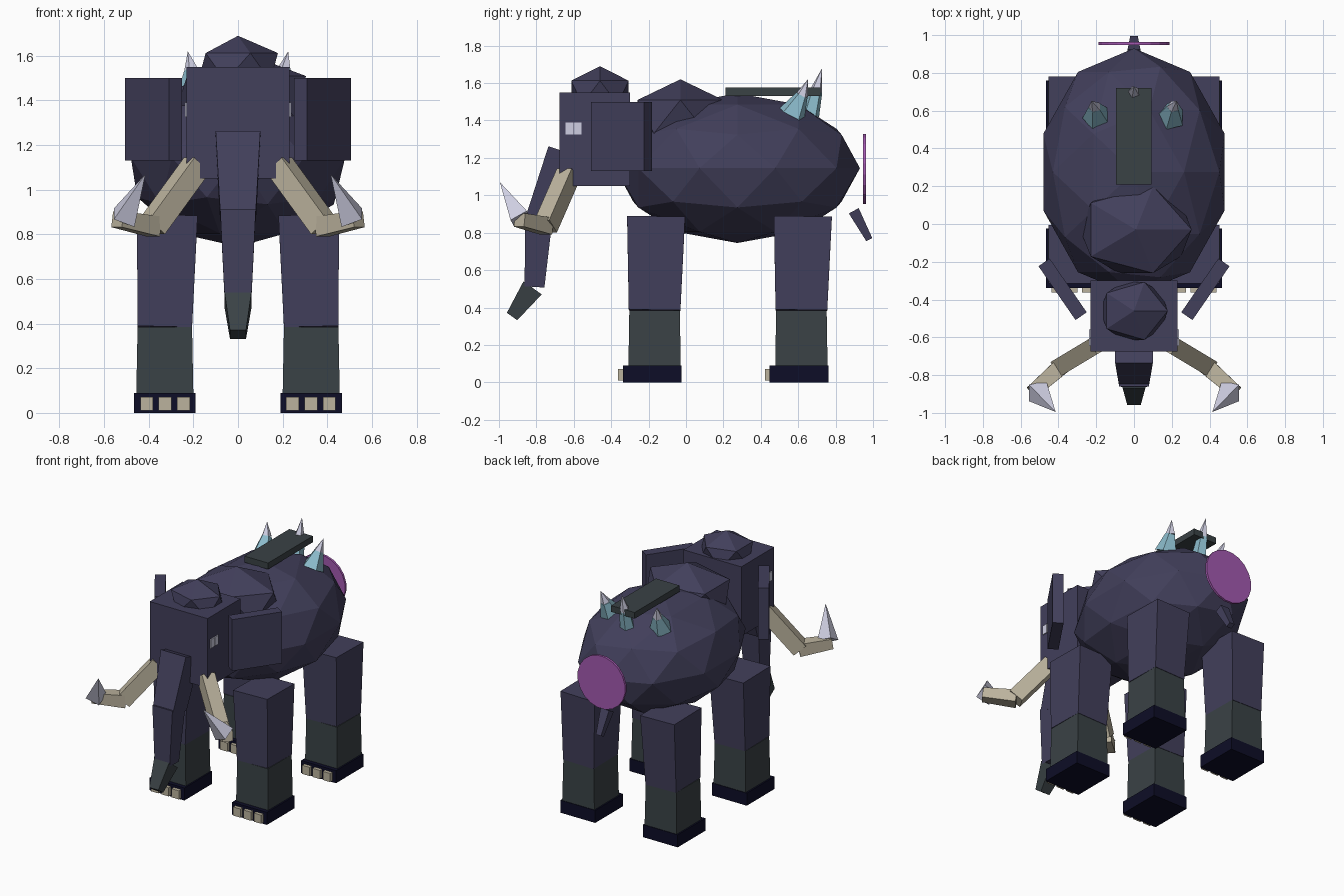
import bpy, bmesh, math
from mathutils import Vector

if "Cube" in bpy.data.objects:
    bpy.data.objects.remove(bpy.data.objects["Cube"])


def mat(name, rgb):
    m = bpy.data.materials.new(name)
    m.diffuse_color = (*rgb, 1)
    m.use_nodes = True
    m.node_tree.nodes["Principled BSDF"].inputs["Base Color"].default_value = m.diffuse_color
    return m


HIDE = mat("purple_hide", (0.054, 0.050, 0.105))
DARK = mat("grey_green", (0.042, 0.054, 0.060))
FOOT = mat("navy_foot", (0.004, 0.004, 0.020))
BONE = mat("bone", (0.50, 0.45, 0.34))
WHITE = mat("pale_lavender", (0.62, 0.62, 0.76))
BLUE = mat("ice_blue", (0.26, 0.50, 0.60))
PINK = mat("magenta", (0.37, 0.10, 0.44))


def finish(name, bm, material):
    bmesh.ops.recalc_face_normals(bm, faces=bm.faces)
    me = bpy.data.meshes.new(name)
    bm.to_mesh(me)
    bm.free()
    me.materials.append(material)
    ob = bpy.data.objects.new(name, me)
    bpy.context.collection.objects.link(ob)
    return ob


def box(name, lo, hi, material):
    bm = bmesh.new()
    bmesh.ops.create_cube(bm, size=1)
    for v in bm.verts:
        v.co = [(l + h) / 2 + c * (h - l) for c, l, h in zip(v.co, lo, hi)]
    return finish(name, bm, material)


def ball(name, centre, radii, level, material):
    bm = bmesh.new()
    bmesh.ops.create_icosphere(bm, subdivisions=level, radius=1)
    for v in bm.verts:
        v.co = [c + r * p for c, r, p in zip(centre, radii, v.co)]
    return finish(name, bm, material)


def taper(name, a, b, size_a, size_b, material, sides=4, side_axis=(1, 0, 0)):
    """Tapered bar from a to b; sizes are half width and half depth.
    A size of None closes the bar to a point."""
    a, b = Vector(a), Vector(b)
    axis = (b - a).normalized()
    u = Vector(side_axis)
    u = (u - axis * u.dot(axis)).normalized()
    w = axis.cross(u)
    grow = math.sqrt(2) if sides == 4 else 1
    bm = bmesh.new()

    def ring(p, size):
        if size is None:
            return [bm.verts.new(p)]
        out = []
        for i in range(sides):
            t = 2 * math.pi * (i + 0.5) / sides
            out.append(bm.verts.new(p + grow * (u * size[0] * math.cos(t) + w * size[1] * math.sin(t))))
        return out

    ra, rb = ring(a, size_a), ring(b, size_b)
    bm.faces.new(ra)
    for i in range(sides):
        j = (i + 1) % sides
        if len(rb) == 1:
            bm.faces.new((ra[i], ra[j], rb[0]))
        else:
            bm.faces.new((ra[i], ra[j], rb[j], rb[i]))
    if len(rb) > 1:
        bm.faces.new(rb)
    return finish(name, bm, material)


# Torso, shoulder hump, head and crown
ball("torso", (0, 0.275, 1.145), (0.505, 0.655, 0.40), 2, HIDE)
ball("shoulder_hump", (0.01, -0.03, 1.42), (0.33, 0.27, 0.20), 1, HIDE)
box("head", (-0.23, -0.675, 1.05), (0.23, -0.30, 1.55), HIDE)
ball("crown", (0, -0.46, 1.55), (0.20, 0.18, 0.14), 1, HIDE)

# Trunk in three tapering pieces
taper("trunk_upper", (0, -0.655, 1.235), (0, -0.775, 0.88), (0.10, 0.085), (0.08, 0.08), HIDE)
taper("trunk_lower", (0, -0.785, 0.91), (0, -0.81, 0.51), (0.08, 0.075), (0.06, 0.053), HIDE)
taper("trunk_tip", (0, -0.82, 0.505), (0, -0.93, 0.352), (0.06, 0.06), (0.036, 0.034), DARK)

for s, side in ((1, "right"), (-1, "left")):
    # Ear plate, swept backward
    taper("ear_" + side, (s * 0.28, -0.488, 1.315), (s * 0.476, -0.203, 1.315),
          (0.185, 0.036), (0.185, 0.036), HIDE, side_axis=(0, 0, 1))

    # Eye made of two thin panes
    for y in (-0.645, -0.601):
        x = sorted((s * 0.229, s * 0.237))
        box("eye_" + side, (x[0], y, 1.325), (x[1], y + 0.042, 1.39), WHITE)

    # Tusk with two bone pieces and a pale point
    taper("tusk_root_" + side, (s * 0.185, -0.63, 1.11), (s * 0.385, -0.75, 0.835),
          (0.052, 0.046), (0.052, 0.046), BONE, side_axis=(s, -0.6, 0.5))
    taper("tusk_bend_" + side, (s * 0.375, -0.745, 0.835), (s * 0.54, -0.89, 0.868),
          (0.045, 0.045), (0.036, 0.036), BONE, side_axis=(0, 0, 1))
    taper("tusk_point_" + side, (s * 0.51, -0.885, 0.875), (s * 0.415, -0.995, 1.07),
          (0.05, 0.05), None, WHITE)

    # Front and back legs
    for y, pos in ((-0.16, "front"), (0.625, "back")):
        tag = pos + "_" + side
        taper("leg_upper_" + tag, (s * 0.317, y, 0.885), (s * 0.328, y - 0.008, 0.385),
              (0.136, 0.155), (0.122, 0.138), HIDE)
        taper("leg_lower_" + tag, (s * 0.328, y - 0.008, 0.385), (s * 0.328, y - 0.008, 0.08),
              (0.122, 0.135), (0.128, 0.140), DARK)
        x = sorted((s * 0.19, s * 0.467))
        box("foot_" + tag, (x[0], y - 0.178, 0), (x[1], y + 0.136, 0.09), FOOT)
        for i in range(3):
            c = s * (0.245 + 0.082 * i)
            box("toenail_" + tag, (c - 0.029, y - 0.203, 0.01),
                (c + 0.029, y - 0.17, 0.072), BONE)

    # Rear side spikes
    taper("spike_base_" + side, (s * 0.195, 0.565, 1.43), (s * 0.208, 0.62, 1.535),
          (0.078, 0.078), (0.034, 0.034), BLUE, 5)
    taper("spike_tip_" + side, (s * 0.208, 0.62, 1.535), (s * 0.225, 0.652, 1.62),
          (0.034, 0.034), None, WHITE, 5)

# Back plate and centre spike
box("back_plate", (-0.095, 0.21, 1.53), (0.092, 0.72, 1.575), DARK)
taper("spike_base_centre", (0, 0.665, 1.43), (0, 0.695, 1.555), (0.05, 0.05), (0.036, 0.036), BLUE, 5)
taper("spike_tip_centre", (0, 0.695, 1.555), (0, 0.728, 1.68), (0.036, 0.036), None, WHITE, 5)

# Rump disc and tail
taper("rump_disc", (0, 0.947, 1.14), (0, 0.963, 1.14), (0.19, 0.19), (0.19, 0.19), PINK, 20)
taper("tail", (0, 0.897, 0.917), (0, 0.98, 0.763), (0.034, 0.03), (0.02, 0.018), HIDE)
